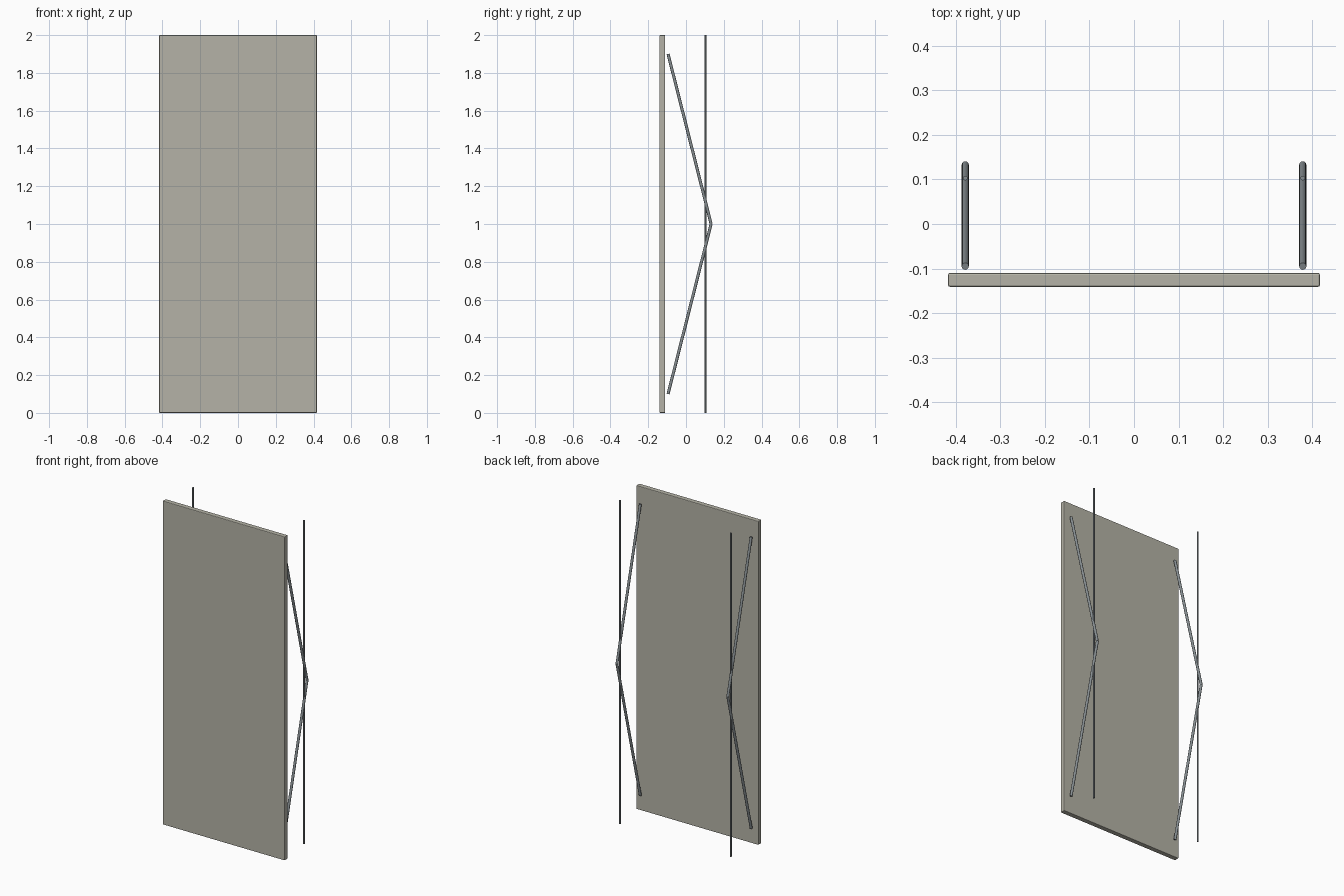
import bpy
from mathutils import Vector

if "Cube" in bpy.data.objects:
    bpy.data.objects.remove(bpy.data.objects["Cube"])


def material(name, color):
    mat = bpy.data.materials.new(name)
    mat.diffuse_color = (*color, 1)
    mat.use_nodes = True
    mat.node_tree.nodes["Principled BSDF"].inputs["Base Color"].default_value = mat.diffuse_color
    return mat


panel_grey = material("panel_grey", (0.46, 0.45, 0.385))
metal_grey = material("metal_grey", (0.24, 0.27, 0.285))


def smooth(obj):
    bpy.ops.object.select_all(action='DESELECT')
    obj.select_set(True)
    bpy.context.view_layer.objects.active = obj
    bpy.ops.object.shade_smooth_by_angle()


def rod(name, start, end, radius):
    a, b = Vector(start), Vector(end)
    bpy.ops.mesh.primitive_cylinder_add(vertices=16, radius=radius, depth=(b - a).length,
                                        location=(a + b) / 2)
    obj = bpy.context.object
    obj.name = name
    obj.rotation_euler = (b - a).to_track_quat('Z', 'Y').to_euler()
    obj.data.materials.append(metal_grey)
    smooth(obj)


# Flat front panel with slightly eased edges
bpy.ops.mesh.primitive_cube_add(size=1, location=(0, -0.1255, 1))
panel = bpy.context.object
panel.name = "panel"
panel.scale = (0.835, 0.031, 2)
bpy.ops.object.transform_apply(location=False, rotation=False, scale=True)
panel.data.materials.append(panel_grey)
bevel = panel.modifiers.new("eased_edges", 'BEVEL')
bevel.width = 0.004
bevel.segments = 2

# Vertical rods and the pairs of slanted struts on both sides
for side, x in (("left", -0.379), ("right", 0.379)):
    rod(f"vertical_rod_{side}", (x, 0.103, 0), (x, 0.103, 2), 0.005)
    for level, z in (("lower", 0.1), ("upper", 1.9)):
        rod(f"{level}_strut_{side}", (x, -0.095, z), (x, 0.133, 1), 0.008)
